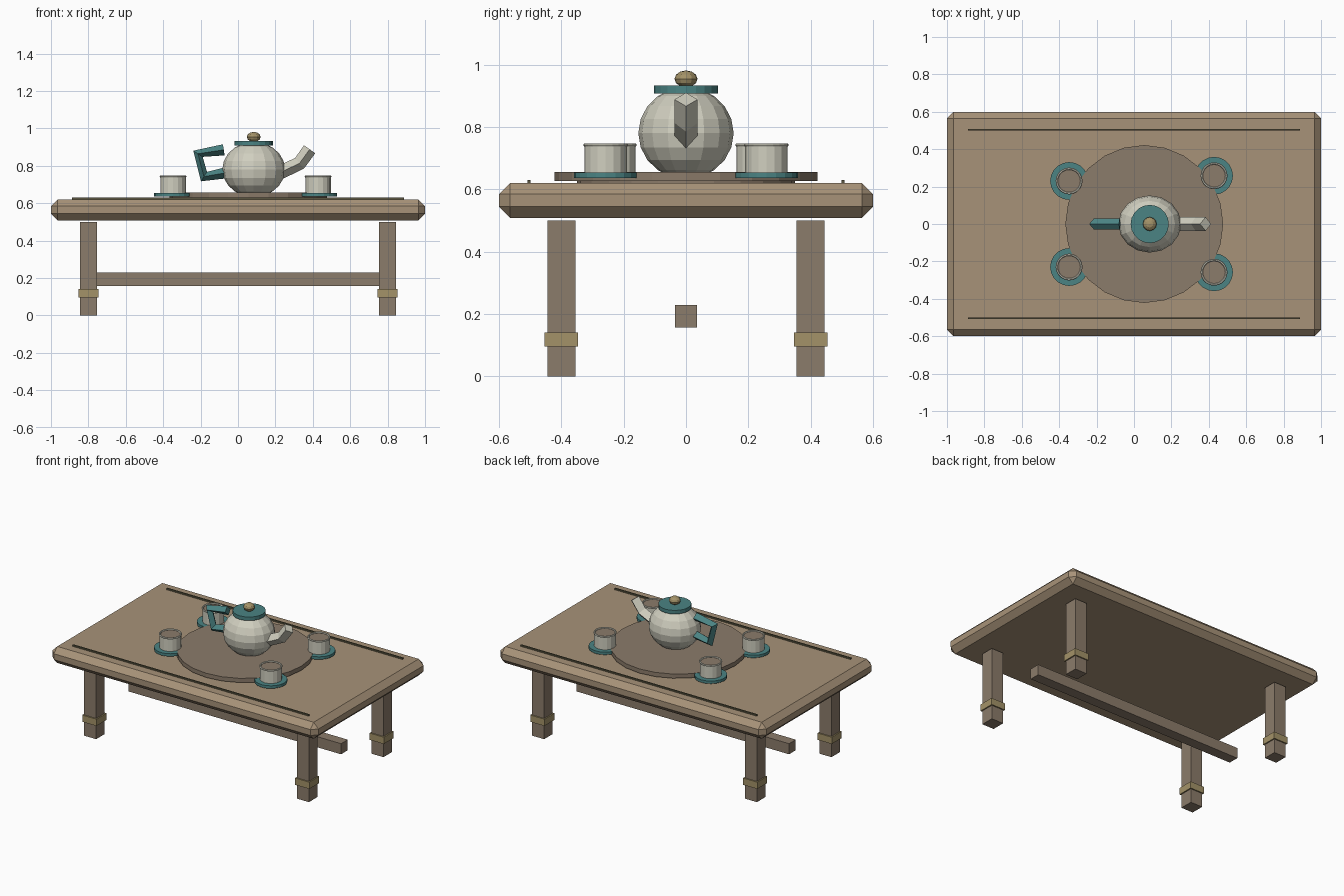
import bpy, bmesh, math
from mathutils import Vector, Matrix

if "Cube" in bpy.data.objects:
    bpy.data.objects.remove(bpy.data.objects["Cube"])


def material(name, rgb):
    m = bpy.data.materials.new(name)
    m.diffuse_color = (*rgb, 1)
    m.use_nodes = True
    m.node_tree.nodes["Principled BSDF"].inputs["Base Color"].default_value = m.diffuse_color
    return m


WOOD = material("light_wood", (0.39, 0.29, 0.19))
DARK = material("dark_wood", (0.26, 0.20, 0.145))
TEAL = material("teal_glaze", (0.07, 0.23, 0.23))
CREAM = material("cream_glaze", (0.63, 0.62, 0.52))
BRASS = material("brass", (0.37, 0.29, 0.14))
INLAY = material("inlay", (0.10, 0.09, 0.05))


def finish(name, bm, mat):
    bmesh.ops.recalc_face_normals(bm, faces=bm.faces)
    me = bpy.data.meshes.new(name)
    bm.to_mesh(me)
    bm.free()
    me.materials.append(mat)
    ob = bpy.data.objects.new(name, me)
    bpy.context.collection.objects.link(ob)
    return ob


def box(name, loc, size, mat, bevel=0):
    bm = bmesh.new()
    bmesh.ops.create_cube(bm, size=1, matrix=Matrix.Translation(loc) @ Matrix.Diagonal((*size, 1)))
    if bevel:
        bmesh.ops.bevel(bm, geom=bm.edges[:], offset=bevel, segments=1, affect='EDGES')
    return finish(name, bm, mat)


def disc(name, x, y, z0, z1, r, sides, mat):
    bm = bmesh.new()
    bmesh.ops.create_cone(bm, cap_ends=True, segments=sides, radius1=r, radius2=r,
                          depth=z1 - z0, matrix=Matrix.Translation((x, y, (z0 + z1) / 2)))
    return finish(name, bm, mat)


def ball(name, loc, radii, segs, rings, mat):
    bm = bmesh.new()
    bmesh.ops.create_uvsphere(bm, u_segments=segs, v_segments=rings, radius=1,
                              matrix=Matrix.Translation(loc) @ Matrix.Diagonal((*radii, 1)))
    return finish(name, bm, mat)


def ring(name, loc, major, minor, mat):
    bpy.ops.mesh.primitive_torus_add(location=loc, major_radius=major, minor_radius=minor,
                                     major_segments=20, minor_segments=6)
    ob = bpy.context.object
    ob.name = name
    ob.data.materials.append(mat)
    for p in ob.data.polygons:
        p.use_smooth = False


def tube(name, path, r, mat):
    """Diamond-section tube along (x, z) points in the y = 0 plane."""
    pts = [Vector((x, 0, z)) for x, z in path]
    side = Vector((0, 1, 0))
    bm = bmesh.new()
    loops = []
    for i, p in enumerate(pts):
        t = Vector()
        if i > 0:
            t += (p - pts[i - 1]).normalized()
        if i < len(pts) - 1:
            t += (pts[i + 1] - p).normalized()
        n = t.normalized().cross(side)
        loops.append([bm.verts.new(p + d * r) for d in (n, side, -n, -side)])
    for a, b in zip(loops, loops[1:]):
        for k in range(4):
            bm.faces.new((a[k], a[(k + 1) % 4], b[(k + 1) % 4], b[k]))
    bm.faces.new(loops[0])
    bm.faces.new(loops[-1])
    return finish(name, bm, mat)


# Table top with chamfered edges and two inlay strips
box("table_top", (0, 0, 0.564), (2, 1.2, 0.112), WOOD, bevel=0.036)
for s, end in ((-1, "front"), (1, "back")):
    box(end + "_inlay_strip", (0, s * 0.504, 0.62), (1.776, 0.01, 0.02), INLAY)

# Legs with cuffs, joined by a central stretcher
for sx, lr in ((-1, "left"), (1, "right")):
    for sy, fb in ((-1, "front"), (1, "back")):
        box(f"{fb}_{lr}_leg", (sx * 0.8, sy * 0.4, 0.25), (0.09, 0.09, 0.5), DARK)
        box(f"{fb}_{lr}_leg_cuff", (sx * 0.8, sy * 0.4, 0.118), (0.107, 0.107, 0.046), BRASS)
box("stretcher", (0, 0, 0.193), (1.6, 0.072, 0.072), DARK)

# Round tray on a low foot
disc("tray_foot", 0.055, 0, 0.615, 0.63, 0.35, 24, DARK)
disc("tray", 0.055, 0, 0.627, 0.656, 0.422, 24, DARK)

# Four cups on saucers
for i, (x, y) in enumerate([(-0.347, 0.23), (-0.347, -0.23), (0.428, 0.258), (0.428, -0.258)], 1):
    disc(f"saucer_{i}", x, y, 0.636, 0.6545, 0.101, 20, TEAL)
    disc(f"cup_{i}", x, y, 0.65, 0.737, 0.068, 16, CREAM)
    disc(f"tea_{i}", x, y, 0.73, 0.74, 0.063, 16, DARK)
    ring(f"cup_rim_{i}", (x, y, 0.742), 0.066, 0.006, CREAM)

# Teapot body, lid, knob, spout and handle
PX = 0.084
ball("teapot_body", (PX, 0, 0.78), (0.168, 0.153, 0.147), 16, 10, CREAM)
disc("teapot_lid", PX, 0, 0.907, 0.932, 0.102, 20, TEAL)
ball("lid_knob", (PX, 0, 0.954), (0.037, 0.037, 0.027), 12, 6, BRASS)
tube("teapot_spout", [(0.20, 0.752), (0.329, 0.813), (0.383, 0.888)], 0.037, CREAM)
tube("teapot_handle", [(-0.076, 0.885), (-0.214, 0.864), (-0.182, 0.742), (-0.06, 0.763)], 0.03, TEAL)
